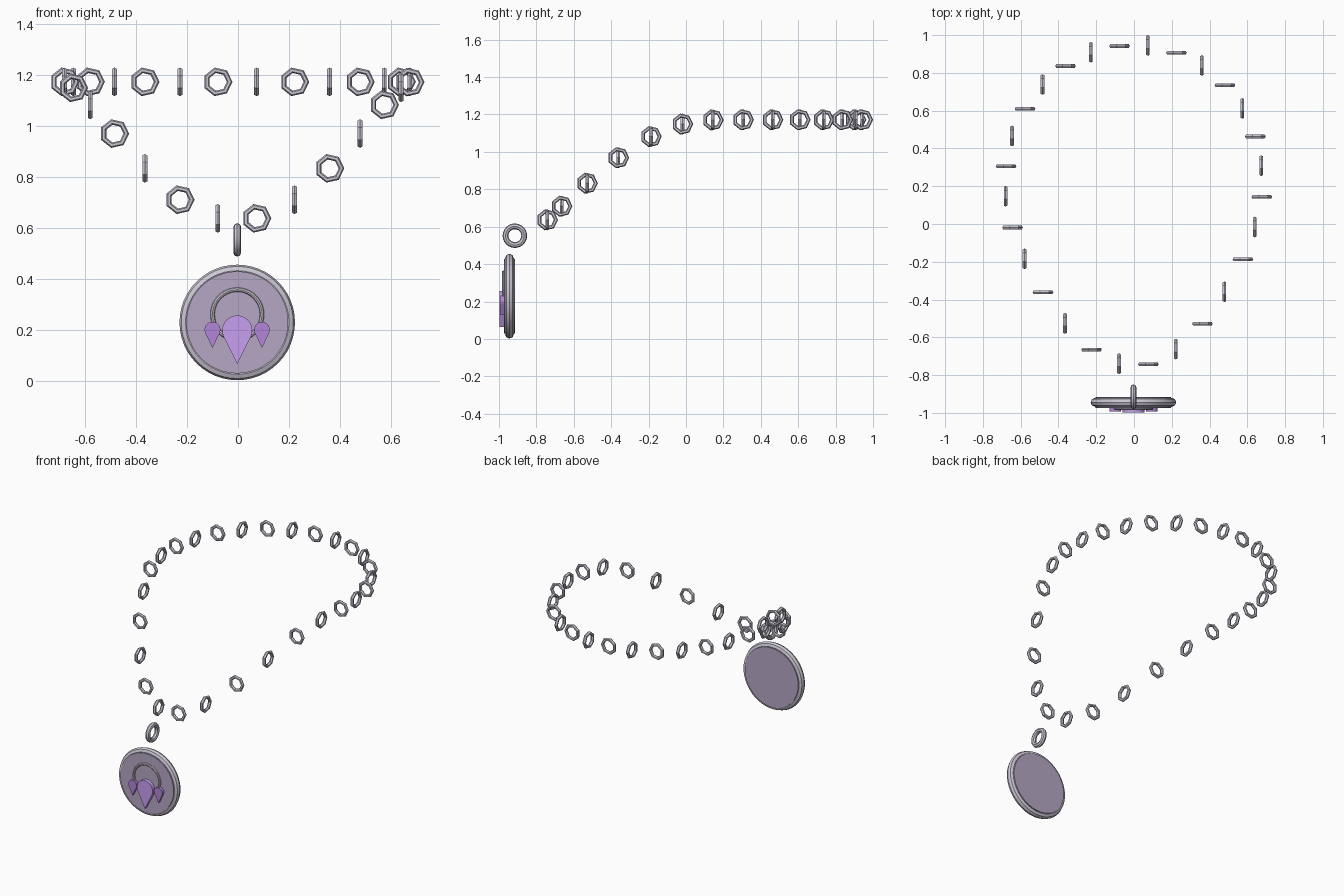
import bpy, bmesh
from math import sin, cos, pi, asin, radians

if "Cube" in bpy.data.objects:
    bpy.data.objects.remove(bpy.data.objects["Cube"])


def material(name, rgb):
    m = bpy.data.materials.new(name)
    m.diffuse_color = (*rgb, 1)
    m.use_nodes = True
    m.node_tree.nodes["Principled BSDF"].inputs["Base Color"].default_value = m.diffuse_color
    return m


silver = material("dull_silver", (0.60, 0.57, 0.66))
plate = material("violet_grey", (0.46, 0.39, 0.56))
light_gem = material("light_amethyst", (0.58, 0.35, 0.88))
dark_gem = material("dark_amethyst", (0.45, 0.24, 0.68))
CX = -0.003    # centre line of the pendant


def torus_mesh(name, major, minor, n, k, mat):
    """Ring lying in the XZ plane, first vertex towards +x."""
    bm = bmesh.new()
    rings = []
    for i in range(n):
        a = 2 * pi * i / n
        ring = []
        for j in range(k):
            b = 2 * pi * j / k
            r = major + minor * cos(b)
            ring.append(bm.verts.new((r * cos(a), minor * sin(b), r * sin(a))))
        rings.append(ring)
    for i in range(n):
        p, q = rings[i], rings[(i + 1) % n]
        for j in range(k):
            bm.faces.new((p[j], q[j], q[(j + 1) % k], p[(j + 1) % k]))
    bmesh.ops.recalc_face_normals(bm, faces=bm.faces)
    me = bpy.data.meshes.new(name)
    bm.to_mesh(me)
    bm.free()
    me.materials.append(mat)
    return me


def place(name, me, loc, turn=0.0, smooth=False):
    ob = bpy.data.objects.new(name, me)
    bpy.context.collection.objects.link(ob)
    ob.location = loc
    ob.rotation_euler.z = turn
    if smooth:
        bpy.ops.object.select_all(action='DESELECT')
        bpy.context.view_layer.objects.active = ob
        ob.select_set(True)
        bpy.ops.object.shade_smooth_by_angle(angle=radians(30))
    return ob


def slab(name, outline, y0, y1, mat, smooth=False):
    """Outline of (x, z) points extruded from y0 to y1."""
    bm = bmesh.new()
    face = bm.faces.new([bm.verts.new((x, y0, z)) for x, z in outline])
    res = bmesh.ops.extrude_face_region(bm, geom=[face])
    verts = [g for g in res["geom"] if isinstance(g, bmesh.types.BMVert)]
    bmesh.ops.translate(bm, verts=verts, vec=(0, y1 - y0, 0))
    # keep the starting face as the closing cap
    if not face.is_valid:
        bmesh.ops.holes_fill(bm, edges=[e for e in bm.edges if e.is_boundary])
    bmesh.ops.recalc_face_normals(bm, faces=bm.faces)
    me = bpy.data.meshes.new(name)
    bm.to_mesh(me)
    bm.free()
    me.materials.append(mat)
    return place(name, me, (CX, 0, 0), smooth=smooth)


# Chain: oval loop whose front half is pulled forward and down
COUNT = 28
link = torus_mesh("chain_link", 0.0465, 0.011, 7, 6, silver)
for i in range(COUNT):
    a = 2 * pi * (i + 0.5) / COUNT
    t = max(0.0, -cos(a))
    loc = (CX + 0.681 * sin(a),
           0.225 + 0.722 * cos(a) - 0.255 * t ** 3.5,
           1.172 - 0.545 * t ** 2.85)
    place(f"chain_link_{i + 1}", link, loc, pi / 2 if i % 2 == 0 else 0)

# Bail ring joining chain and medallion
place("bail_ring", torus_mesh("bail_ring", 0.050, 0.0155, 24, 8, silver),
      (CX, -0.915, 0.552), pi / 2, True)

# Medallion: flat disc standing slightly proud of its rounded rim
CZ = 0.2285
place("medallion_rim", torus_mesh("medallion_rim", 0.203, 0.0235, 48, 8, silver),
      (CX, -0.944, CZ), 0, True)
disc = [(0.2 * cos(2 * pi * i / 48), CZ + 0.2 * sin(2 * pi * i / 48)) for i in range(48)]
slab("medallion_disc", disc, -0.973, -0.915, plate, True)

# Raised ring on the face
place("face_ring", torus_mesh("face_ring", 0.097, 0.0085, 40, 8, silver),
      (CX, -0.976, 0.26), 0, True)


# Teardrop gems: round top running tangentially to a point
def gem(name, x, z, r, tip, front, mat):
    s = asin(r / (z - tip))
    arc = [-s + (pi + 2 * s) * i / 16 for i in range(17)]
    outline = [(x + r * cos(a), z + r * sin(a)) for a in arc] + [(x, tip)]
    slab(name, outline, -0.972, front, mat)


gem("centre_gem", 0, 0.197, 0.059, 0.065, -0.997, light_gem)
for side, label in ((-1, "left"), (1, "right")):
    gem(label + "_gem", side * 0.097, 0.2, 0.031, 0.128, -0.992, dark_gem)
